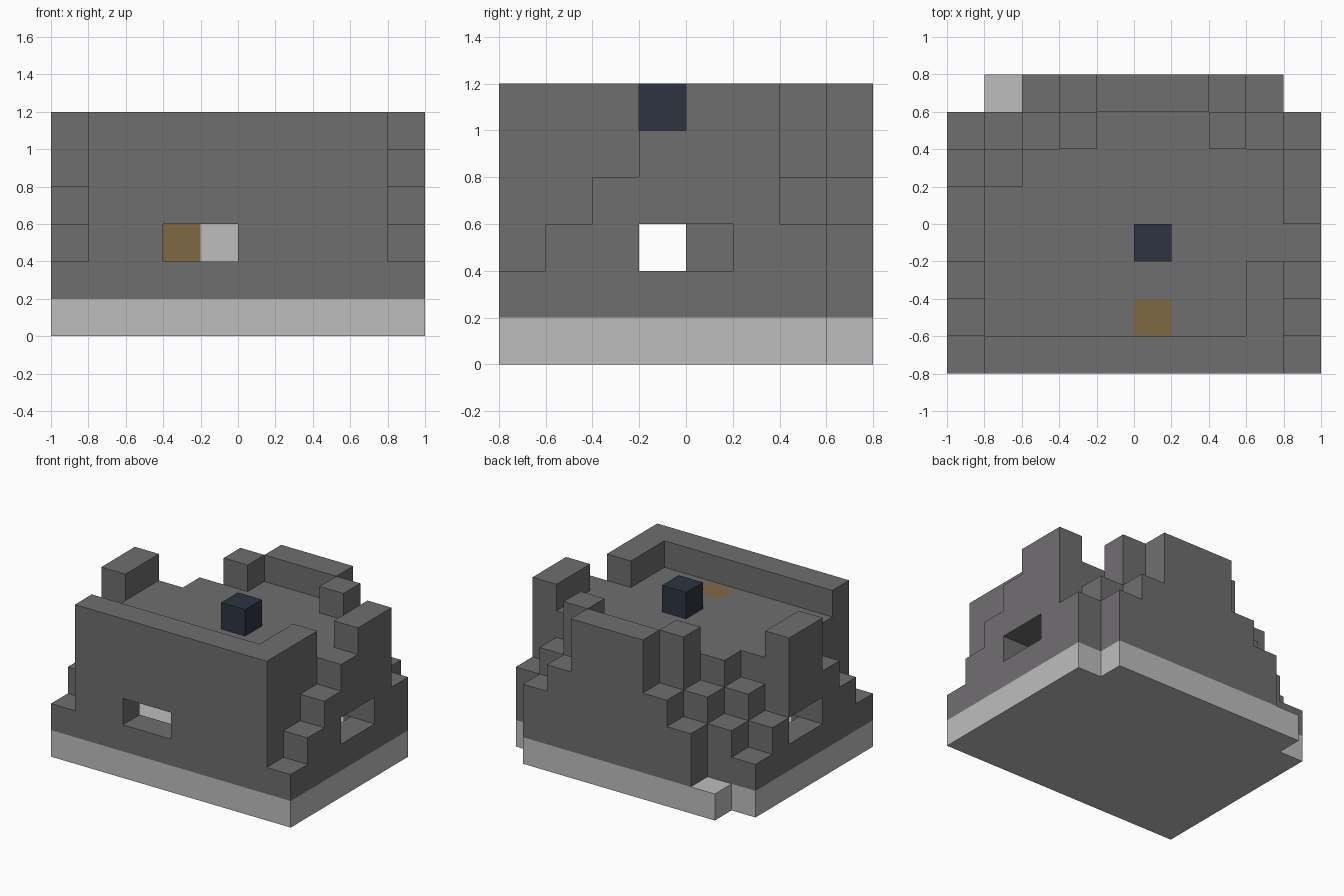
import bpy
import bmesh
from mathutils import Vector

cube = bpy.data.objects.get("Cube")
if cube:
    bpy.data.objects.remove(cube, do_unlink=True)

CELL = 0.2


def material(name, color):
    mat = bpy.data.materials.new(name)
    mat.use_nodes = True
    rgba = (*color, 1.0)
    mat.diffuse_color = rgba
    for node in mat.node_tree.nodes:
        if node.type == 'BSDF_PRINCIPLED':
            node.inputs["Base Color"].default_value = rgba
    return mat


stone = material("dark stone", (0.163, 0.157, 0.163))
pale = material("pale stone", (0.515, 0.515, 0.515))
wood = material("wood", (0.216, 0.138, 0.060))
slate = material("blue slate", (0.026, 0.034, 0.051))

# Column heights in blocks, one row per step from front to back
PLAN = [
    "2666666662",
    "3555555563",
    "4555555564",
    "6555555555",
    "6555555556",
    "3455555556",
    "2346555643",
    "0134666430",
]
WIDTH, DEPTH = len(PLAN[0]), len(PLAN)


def height(i, j):
    return int(PLAN[j][i]) if 0 <= i < WIDTH and 0 <= j < DEPTH else 0


def block(i, j, k, size=(1, 1, 1)):
    return {(i + a, j + b, k + c)
            for a in range(size[0]) for b in range(size[1]) for c in range(size[2])}


def enclosed(i, j, k):
    """A block is part of the room when every surrounding block is solid."""
    return k > 0 and all(height(a, b) > k + 1
                         for a in range(i - 1, i + 2) for b in range(j - 1, j + 2))


solid = {(i, j, k) for j in range(DEPTH) for i in range(WIDTH) for k in range(height(i, j))}
foundation = {c for c in solid if c[2] == 0}
room = {c for c in solid if enclosed(*c)}

# Window openings: front, left and right
windows = block(3, 0, 2, (2, 1, 1))
for side in (0, WIDTH - 1):
    windows |= block(side, 3, 2, (1, 2, 1))

hatch = block(5, 1, 4)
chimney = block(5, 3, 5)
cabinet = block(3, 5, 1, (1, 1, 2))
stove = block(4, 5, 1, (1, 1, 2))
walls = solid - foundation - room - windows - hatch

parts = [
    ("foundation", foundation, pale),
    ("stepped_walls_and_roof", walls, stone),
    ("roof_hatch", hatch, wood),
    ("chimney", chimney, slate),
    ("inner_cabinet", cabinet, wood),
    ("inner_stove", stove, pale),
]
filled = set().union(*(cells for _, cells, _ in parts))


def build(name, cells, mat):
    """Make a mesh of the exposed faces of a set of blocks."""
    bm = bmesh.new()
    verts = {}

    def vert(corner):
        if corner not in verts:
            x, y, z = corner
            verts[corner] = bm.verts.new(
                Vector((x - WIDTH / 2, y - DEPTH / 2, z)) * CELL)
        return verts[corner]

    for cell in sorted(cells):
        for axis in range(3):
            for sign in (0, 1):
                neighbour = list(cell)
                neighbour[axis] += 2 * sign - 1
                if tuple(neighbour) in filled:
                    continue
                u, v = (axis + 1) % 3, (axis + 2) % 3
                loop = []
                for du, dv in ((0, 0), (1, 0), (1, 1), (0, 1)):
                    corner = list(cell)
                    corner[axis] += sign
                    corner[u] += du
                    corner[v] += dv
                    loop.append(vert(tuple(corner)))
                bm.faces.new(loop if sign else loop[::-1])

    mesh = bpy.data.meshes.new(name)
    bm.to_mesh(mesh)
    bm.free()
    mesh.materials.append(mat)
    obj = bpy.data.objects.new(name, mesh)
    bpy.context.collection.objects.link(obj)
    return obj


for part in parts:
    build(*part)
